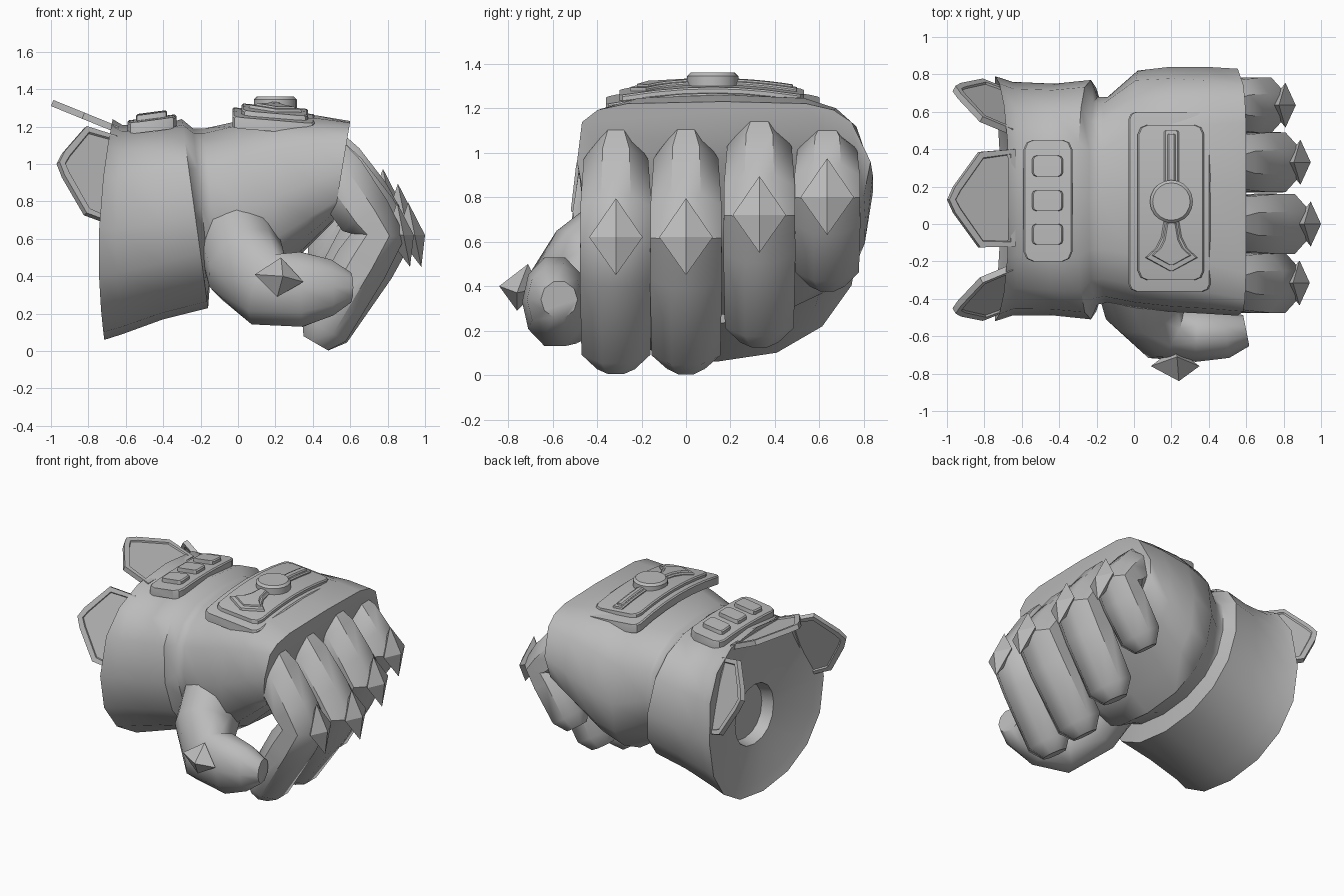
import bpy, bmesh, math
from mathutils import Vector

if "Cube" in bpy.data.objects:
    bpy.data.objects.remove(bpy.data.objects["Cube"], do_unlink=True)

GREY = (0.5, 0.5, 0.5, 1)
metal = bpy.data.materials.new("grey_metal")
metal.use_nodes = True
metal.diffuse_color = GREY
metal.node_tree.nodes["Principled BSDF"].inputs["Base Color"].default_value = GREY


def finish(name, bm, angle):
    """Turn a bmesh into a shaded object."""
    bmesh.ops.recalc_face_normals(bm, faces=bm.faces)
    mesh = bpy.data.meshes.new(name)
    bm.to_mesh(mesh)
    bm.free()
    mesh.materials.append(metal)
    for p in mesh.polygons:
        p.use_smooth = True
    mesh.set_sharp_from_angle(angle=math.radians(angle))
    obj = bpy.data.objects.new(name, mesh)
    bpy.context.collection.objects.link(obj)
    return obj


def loft(name, rings, angle=42):
    """Skin a list of equal rings and cap both ends."""
    bm = bmesh.new()
    rows = [[bm.verts.new(p) for p in ring] for ring in rings]
    n = len(rows[0])
    for a, b in zip(rows, rows[1:]):
        for i in range(n):
            j = (i + 1) % n
            bm.faces.new((a[i], a[j], b[j], b[i]))
    bm.faces.new(rows[0])
    bm.faces.new(rows[-1])
    return finish(name, bm, angle)


def power(v, p):
    return math.copysign(abs(v) ** (2 / p), v)


def section(xt, zt, xb, zb, y0, y1, p=2.6, low=2.2, bulge=0, taper=0, n=16):
    """Cross-section leaning from (xt, zt) to (xb, zb); p and low set squareness."""
    ring = []
    for i in range(n):
        t = 2 * math.pi * i / n
        q = p if i < n / 2 else low
        c, s = power(math.cos(t), q), power(math.sin(t), q)
        ring.append(((xt + xb) / 2 + (xt - xb) / 2 * s - bulge * (1 - s * s),
                     (y0 + y1) / 2 + (y1 - y0) / 2 * c - taper * max(s, 0) * max(c, 0),
                     (zt + zb) / 2 + (zt - zb) / 2 * s))
    return ring


def tube(name, path, side, n=8, angle=42):
    """Loft along points given as (centre, half width, half thickness)."""
    rings = []
    for i, (c, a, b) in enumerate(path):
        before, after = path[max(i - 1, 0)][0], path[min(i + 1, len(path) - 1)][0]
        t = (after - before).normalized()
        s = (side - t * side.dot(t)).normalized()
        m = t.cross(s)
        angles = [2 * math.pi * (k + 0.5) / n for k in range(n)]
        grow = 1 / math.cos(math.pi / n)
        rings.append([c + (s * a * math.cos(w) + m * b * math.sin(w)) * grow
                      for w in angles])
    return loft(name, rings, angle)


def spike(name, top, bottom, left, right, apex, back):
    """Faceted diamond stud."""
    bm = bmesh.new()
    around = [bm.verts.new(p) for p in (top, left, bottom, right)]
    for end in (bm.verts.new(apex), bm.verts.new(back)):
        for i in range(4):
            bm.faces.new((around[i], around[(i + 1) % 4], end))
    return finish(name, bm, 10)


def strip(name, rows, surf, h, depth=0.03):
    """Curved plate made of rows (y, x0, x1) lying on a surface."""
    rings = []
    for y, x0, x1 in rows:
        e = min(0.008, (x1 - x0) / 4)
        rings.append([(x0, y, surf(x0, y) - depth), (x0, y, surf(x0, y) + h - 0.008),
                      (x0 + e, y, surf(x0, y) + h), (x1 - e, y, surf(x1, y) + h),
                      (x1, y, surf(x1, y) + h - 0.008), (x1, y, surf(x1, y) - depth)])
    return loft(name, rings, 25)


def rounded(x0, x1, y0, y1, c, steps=6):
    """Rows of a rectangle with cut corners."""
    rows = [(y0, x0 + c, x1 - c), (y0 + c * 0.3, x0 + c * 0.3, x1 - c * 0.3)]
    for i in range(steps + 1):
        rows.append((y0 + c + (y1 - y0 - 2 * c) * i / steps, x0, x1))
    rows += [(y1 - c * 0.3, x0 + c * 0.3, x1 - c * 0.3), (y1, x0 + c, x1 - c)]
    return rows


# One shell: recessed opening, flared cuff, wrist fold, hand
loft("cuff_and_hand", [
    section(-0.56, 0.79, -0.56, 0.4, -0.07, 0.33, 2),
    section(-0.64, 0.81, -0.64, 0.38, -0.09, 0.35, 2),
    section(-0.65, 1.17, -0.69, 0.13, -0.46, 0.73, bulge=0.05),
    section(-0.67, 1.24, -0.715, 0.06, -0.52, 0.79, bulge=0.05),
    section(-0.62, 1.21, -0.62, 0.09, -0.49, 0.76, bulge=0.03),
    section(-0.45, 1.2, -0.4, 0.17, -0.49, 0.75, 2.8),
    section(-0.30, 1.24, -0.16, 0.23, -0.51, 0.77),
    section(-0.24, 1.19, -0.15, 0.36, -0.43, 0.68),
    section(-0.18, 1.19, -0.1, 0.35, -0.42, 0.68),
    section(0.0, 1.23, 0.04, 0.27, -0.45, 0.82, 3.2, 2.4, taper=0.04),
    section(0.2, 1.27, 0.18, 0.37, -0.47, 0.84, 3.4, 2.8, taper=0.06),
    section(0.42, 1.26, 0.36, 0.54, -0.48, 0.84, 3.8, 3, taper=0.08),
    section(0.6, 1.23, 0.51, 0.69, -0.49, 0.83, 4.6, 3.4, taper=0.1)], 55)

# Four curled fingers, each with a knuckle stud
fingers = [("index", -0.315, 0.75, 0.62, 1.04, 0.46, 0.12, 1.0, 0.94),
           ("middle", 0.0, 0.80, 0.62, 1.04, 0.47, 0.12, 1.0, 1.0),
           ("ring", 0.33, 0.75, 0.72, 1.08, 0.48, 0.24, 1.0, 0.945),
           ("little", 0.635, 0.68, 0.80, 1.04, 0.48, 0.49, 0.92, 0.865)]
for name, y, xk, zk, ztop, xt, zt, k, apex in fingers:
    base, knee, tip = Vector((0.46, y, ztop)), Vector((xk, y, zk)), Vector((xt, y, zt))
    end = tip + (tip - knee).normalized() * 0.09
    tube(name + "_finger", [
        (base, 0.08 * k, 0.13 * k),
        (base.lerp(knee, 0.25), 0.145 * k, 0.15 * k),
        (base.lerp(knee, 0.75), 0.16 * k, 0.145 * k),
        (knee, 0.16 * k, 0.145 * k),
        (knee.lerp(tip, 0.3), 0.162 * k, 0.145 * k),
        (tip, 0.155 * k, 0.135 * k),
        (end, 0.085 * k, 0.075 * k)], Vector((0, 1, 0)))
    spike(name + "_stud", (apex - 0.09, y, zk + 0.175), (apex - 0.02, y, zk - 0.17),
          (apex - 0.055, y - 0.12, zk), (apex - 0.055, y + 0.12, zk),
          (apex, y, zk), (apex - 0.15, y, zk))

# Thumb folded across the front
tube("thumb", [
    (Vector((-0.03, -0.17, 0.68)), 0.22, 0.2),
    (Vector((0.04, -0.42, 0.46)), 0.24, 0.2),
    (Vector((0.16, -0.57, 0.33)), 0.2, 0.16),
    (Vector((0.34, -0.59, 0.33)), 0.2, 0.14),
    (Vector((0.5, -0.59, 0.34)), 0.15, 0.12),
    (Vector((0.6, -0.57, 0.34)), 0.08, 0.08)], Vector((0, 0, 1)), 10, 55)
spike("thumb_stud", (0.23, -0.71, 0.5), (0.21, -0.76, 0.29), (0.09, -0.76, 0.41),
      (0.35, -0.76, 0.37), (0.24, -0.84, 0.4), (0.22, -0.66, 0.39))


# Layered plate on the back of the hand
def hand_top(x, y):
    return 1.255 - 0.22 * (y - 0.12) ** 2 - 0.08 * (x - 0.19)


strip("hand_plate", rounded(-0.03, 0.41, -0.36, 0.6, 0.04), hand_top, 0.03)
strip("hand_plate_inner", rounded(0.02, 0.375, -0.3, 0.53, 0.05), hand_top, 0.055)
strip("emblem_bar", rounded(0.16, 0.24, 0.15, 0.5, 0.01), hand_top, 0.07)
strip("emblem_bar_ridge", rounded(0.178, 0.222, 0.15, 0.48, 0.005), hand_top, 0.08)
for name, k, h in (("emblem_tail", 1, 0.07), ("emblem_tail_ridge", 0.75, 0.08)):
    tail = [(-0.25, 0.01), (-0.18, 0.14), (-0.13, 0.085), (-0.07, 0.055), (0.05, 0.035)]
    strip(name, [(-0.13 + (y + 0.13) * k, 0.2 - w * k, 0.2 + w * k) for y, w in tail],
          hand_top, h)
disc = [[(0.2 + r * math.cos(i * math.pi / 10), 0.12 + r * math.sin(i * math.pi / 10), z)
         for i in range(20)] for r, z in ((0.115, 1.25), (0.115, 1.345), (0.1, 1.36))]
loft("emblem_disc", disc, 30)


# Cuff plate with three buttons
def cuff_top(x, y):
    return 1.22 - 0.15 * (y - 0.12) ** 2 + 0.12 * (x + 0.46)


strip("cuff_plate", rounded(-0.59, -0.33, -0.2, 0.45, 0.05), cuff_top, 0.03)
for i, y in enumerate((-0.055, 0.125, 0.31)):
    strip("cuff_button_%d" % (i + 1),
          rounded(-0.545, -0.38, y - 0.055, y + 0.055, 0.02, 2), cuff_top, 0.058)


# Pointed fins around the cuff opening
def fin(name, origin, out, across):
    origin, out, across = Vector(origin), Vector(out), Vector(across)
    normal = out.cross(across).normalized()
    if normal.dot(origin - Vector((-0.7, 0.13, 0.65))) < 0:
        normal = -normal
    outline = [(-0.1, -0.25), (0.48, -0.255), (0.9, -0.07), (1, 0), (0.9, 0.07),
               (0.48, 0.255), (-0.1, 0.27)]
    bm = bmesh.new()
    face = bm.faces.new([bm.verts.new(origin + out * u + across * v) for u, v in outline])
    made = bmesh.ops.extrude_face_region(bm, geom=[face])["geom"]
    bmesh.ops.translate(bm, vec=normal * 0.035,
                        verts=[g for g in made if isinstance(g, bmesh.types.BMVert)])
    bmesh.ops.recalc_face_normals(bm, faces=bm.faces)
    outer = [f for f in bm.faces if len(f.verts) == len(outline)]
    for f in outer:
        bmesh.ops.inset_region(bm, faces=[f], thickness=0.035, depth=0)
        bmesh.ops.inset_region(bm, faces=[f], thickness=0.006, depth=-0.01)
    finish(name, bm, 15)


fin("top_fin", (-0.68, 0.13, 1.18), (-0.32, 0, 0.13), (0, 1, 0))
for name, s in (("front_fin", -1), ("back_fin", 1)):
    fin(name, (-0.69, 0.13 + s * 0.46, 0.92), (-0.28, s * 0.12, 0.08), (0, s * 0.4, -0.91))
